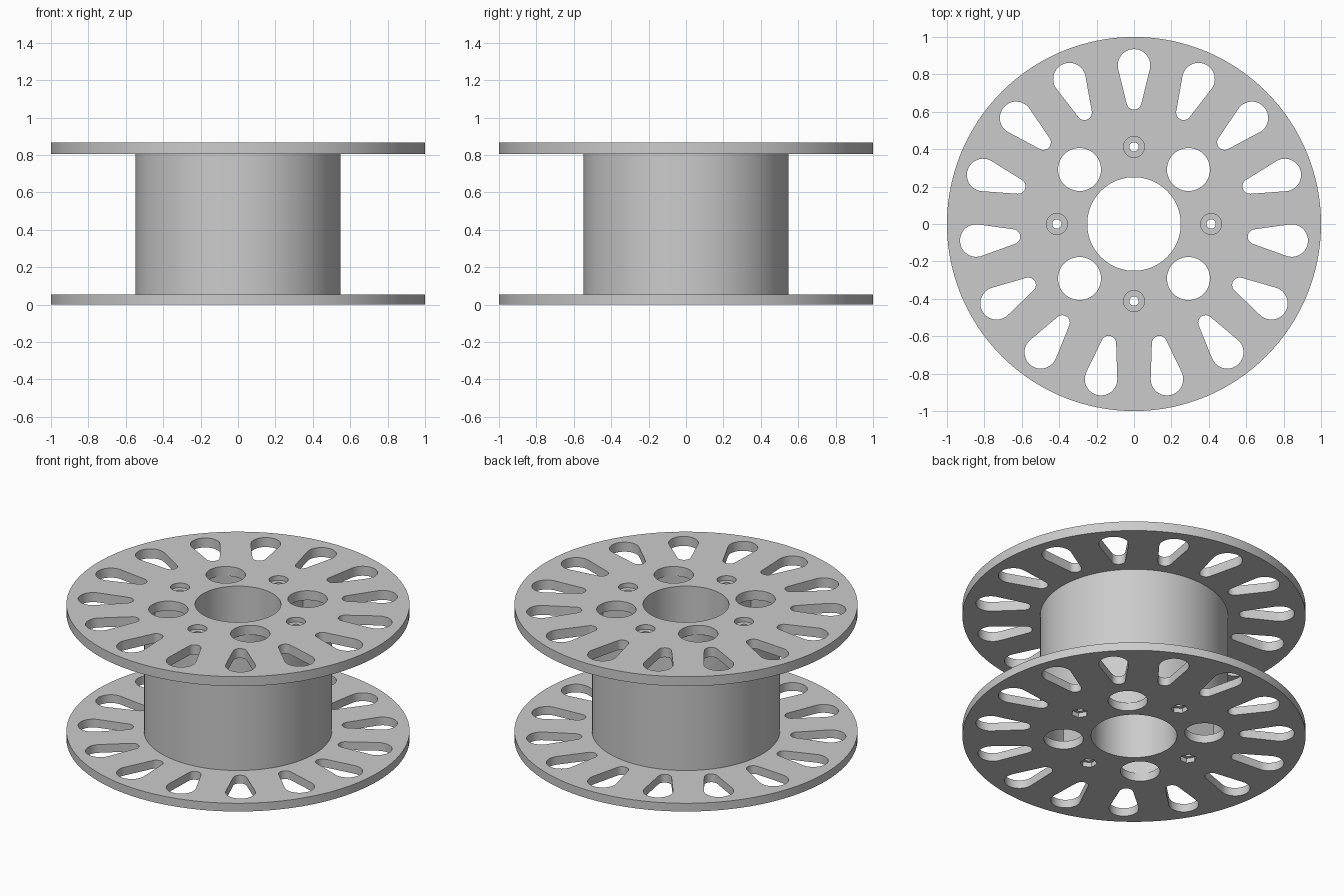
import bpy, bmesh
from math import sin, cos, asin, pi, radians
from mathutils import Matrix, Vector

if "Cube" in bpy.data.objects:
    bpy.data.objects.remove(bpy.data.objects["Cube"])

grey = bpy.data.materials.new("plain_grey")
grey.use_nodes = True
colour = (0.6, 0.6, 0.6, 1)
grey.diffuse_color = colour
grey.node_tree.nodes["Principled BSDF"].inputs["Base Color"].default_value = colour

BOTTOM_T, HUB_TOP, TOP = 0.053, 0.806, 0.867
BORE_R, HUB_R, BOLT_R = 0.25, 0.548, 0.025
HOLE_RING = BOLT_RING = 0.412
QUARTERS = [k * pi / 2 for k in range(4)]


def polar(r, a):
    return Vector((r * cos(a), r * sin(a)))


def arc(r, start, end, n, centre=(0, 0)):
    return [Vector(centre) + polar(r, start + (end - start) * i / n) for i in range(n + 1)]


def circle(r, n, centre=(0, 0)):
    return arc(r, 0, 2 * pi, n, centre)[:-1]


def turned(points, angle):
    rot = Matrix.Rotation(angle, 2)
    return [rot @ p for p in points]


def extrude_outline(name, loops, z0, z1):
    """Solid plate from an outer loop and any number of hole loops."""
    curve = bpy.data.curves.new(name, 'CURVE')
    curve.dimensions = '2D'
    curve.fill_mode = 'BOTH'
    curve.extrude = (z1 - z0) / 2
    for loop in loops:
        spline = curve.splines.new('POLY')
        spline.points.add(len(loop) - 1)
        for point, p in zip(spline.points, loop):
            point.co = (p.x, p.y, 0, 1)
        spline.use_cyclic_u = True
    temp = bpy.data.objects.new(name + "_outline", curve)
    bpy.context.collection.objects.link(temp)
    bpy.context.view_layer.update()
    deps = bpy.context.evaluated_depsgraph_get()
    mesh = bpy.data.meshes.new_from_object(temp.evaluated_get(deps))
    bpy.data.objects.remove(temp)
    bm = bmesh.new()
    bm.from_mesh(mesh)
    bmesh.ops.remove_doubles(bm, verts=bm.verts, dist=0.0001)
    bmesh.ops.translate(bm, verts=bm.verts, vec=(0, 0, (z0 + z1) / 2))
    bmesh.ops.recalc_face_normals(bm, faces=bm.faces)
    bm.to_mesh(mesh)
    bm.free()
    mesh.materials.clear()
    mesh.materials.append(grey)
    obj = bpy.data.objects.new(name, mesh)
    bpy.context.collection.objects.link(obj)
    return obj


def sink_recesses(obj, sides, radius, z0, z1):
    """Cut a recess around each bolt hole."""
    for a in QUARTERS:
        shape = turned(circle(radius, sides, (BOLT_RING, 0)), a)
        cutter = extrude_outline("recess_cutter", [shape], z0, z1)
        cutter.hide_render = True
        mod = obj.modifiers.new("recess", 'BOOLEAN')
        mod.operation = 'DIFFERENCE'
        mod.solver = 'EXACT'
        mod.object = cutter
        bpy.context.view_layer.objects.active = obj
        bpy.ops.object.modifier_apply(modifier=mod.name)
        bpy.data.objects.remove(cutter)


# Tapered slot pointing outwards: small inner arc, large outer arc
inner_c, inner_r, outer_c, outer_r = 0.652, 0.04, 0.848, 0.087
lean = pi / 2 + asin((outer_r - inner_r) / (outer_c - inner_c))
slot = (arc(outer_r, -lean, lean, 24, (outer_c, 0))
        + arc(inner_r, lean, 2 * pi - lean, 12, (inner_c, 0)))
slots = [turned(slot, radians(90 + 24 * k)) for k in range(15)]

# Holes shared by the flanges
bore = circle(BORE_R, 80)
bolts = [circle(BOLT_R, 24, polar(BOLT_RING, a)) for a in QUARTERS]
large_holes = [circle(0.115, 48, polar(HOLE_RING, a + pi / 4)) for a in QUARTERS]
flange_loops = [circle(1, 128), bore] + slots + large_holes + bolts

# Flanges: nut pockets underneath, round counterbores on top
bottom_flange = extrude_outline("bottom_flange", flange_loops, 0, BOTTOM_T)
sink_recesses(bottom_flange, 6, 0.05, -0.05, 0.03)
top_flange = extrude_outline("top_flange", flange_loops, HUB_TOP, TOP)
sink_recesses(top_flange, 32, 0.056, TOP - 0.03, TOP + 0.05)

# Hub: hollow drum with four ribs that carry the bolts
rib, r_in, r_out = 0.1, 0.29, 0.529
in_a, out_a = asin(rib / r_in), asin(rib / r_out)
pocket = (arc(r_out, out_a, pi / 2 - out_a, 24)
          + arc(r_in, pi / 2 - in_a, in_a, 16))
pockets = [turned(pocket, a) for a in QUARTERS]
hub = extrude_outline("hub", [circle(HUB_R, 96), bore] + pockets + bolts,
                      BOTTOM_T, HUB_TOP)

# Smooth round walls, crisp edges
bpy.ops.object.select_all(action='DESELECT')
for obj in (bottom_flange, top_flange, hub):
    obj.select_set(True)
bpy.context.view_layer.objects.active = hub
bpy.ops.object.shade_smooth_by_angle(angle=radians(30))
